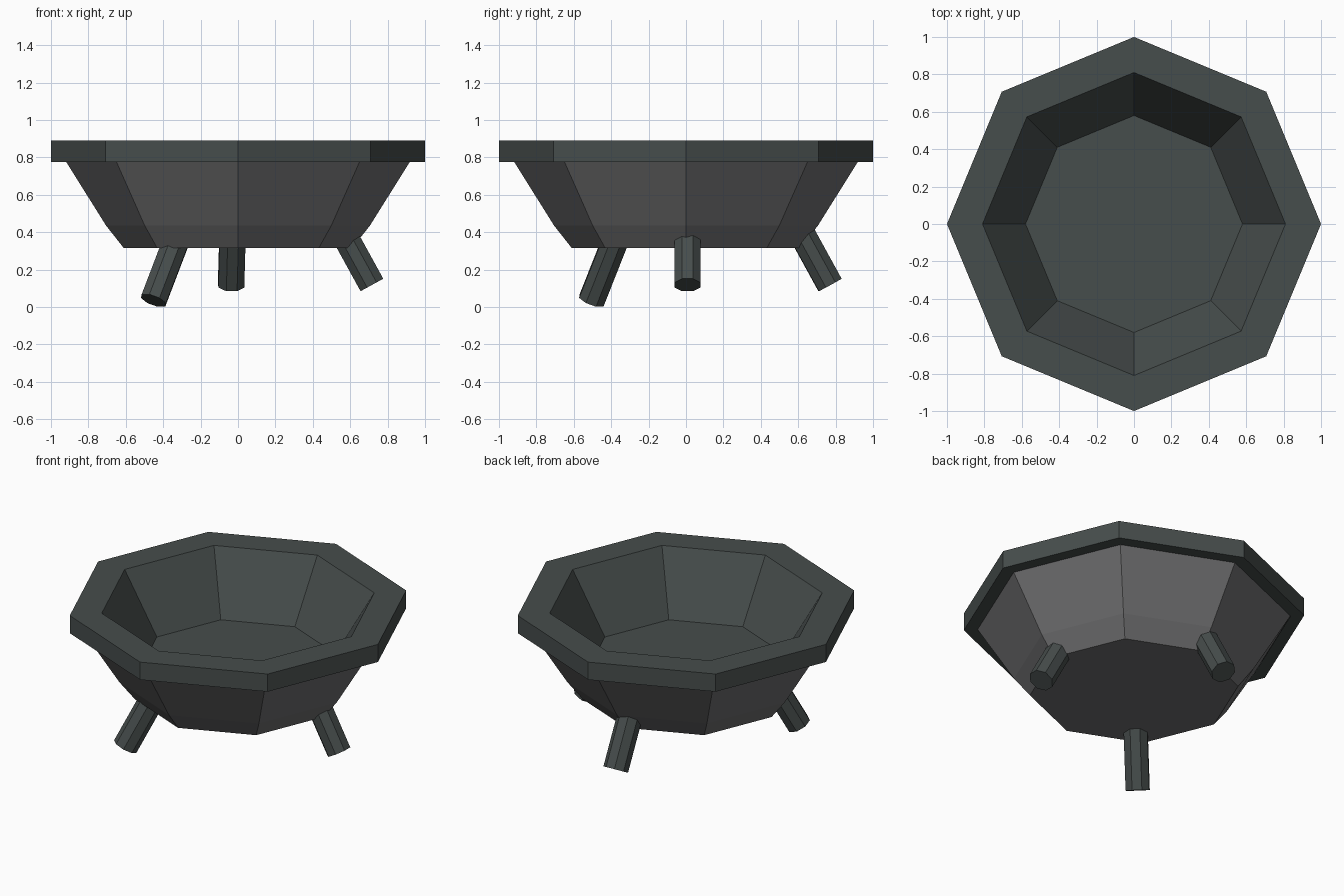
import bpy, bmesh, math
from mathutils import Matrix, Vector

if "Cube" in bpy.data.objects:
    bpy.data.objects.remove(bpy.data.objects["Cube"])

SIDES = 8


def material(name, rgb):
    m = bpy.data.materials.new(name)
    m.diffuse_color = (*rgb, 1.0)
    m.use_nodes = True
    m.node_tree.nodes["Principled BSDF"].inputs["Base Color"].default_value = m.diffuse_color
    return m


iron = material("dark green grey", (0.062, 0.074, 0.072))
stone = material("mid grey", (0.155, 0.155, 0.159))


def add_object(name, bm, mat):
    mesh = bpy.data.meshes.new(name)
    bm.to_mesh(mesh)
    bm.free()
    mesh.materials.append(mat)
    obj = bpy.data.objects.new(name, mesh)
    bpy.context.collection.objects.link(obj)
    return obj


def octagon_shell(name, profile, mat, cap_first=False, cap_last=False):
    """Turn a (radius, z) profile into an eight-sided shell."""
    bm = bmesh.new()
    rings = [[bm.verts.new((r * math.cos(math.tau * i / SIDES),
                            r * math.sin(math.tau * i / SIDES), z))
              for i in range(SIDES)] for r, z in profile]
    for a, b in zip(rings, rings[1:]):
        for i in range(SIDES):
            j = (i + 1) % SIDES
            bm.faces.new((a[i], a[j], b[j], b[i]))
    if cap_first:
        bm.faces.new(rings[0][::-1])
    if cap_last:
        bm.faces.new(rings[-1])
    return add_object(name, bm, mat)


# Outer bowl wall with flat underside
octagon_shell("bowl_wall", [(0.612, 0.317), (0.705, 0.435), (0.92, 0.778)],
              stone, cap_first=True)

# Rim, sloped inside and flat inner floor
octagon_shell("rim_and_basin",
              [(0.92, 0.776), (1.0, 0.776), (1.0, 0.89), (0.81, 0.89), (0.58, 0.515)],
              iron, cap_last=True)


def leg(name, foot, heading, tilt=28.8, top_z=0.41, radius=0.075):
    """Octagonal peg whose foot splays outward along the heading."""
    length = (top_z - foot[2]) / math.cos(math.radians(tilt))
    bm = bmesh.new()
    bmesh.ops.create_cone(bm, cap_ends=True, segments=8, radius1=radius,
                          radius2=radius, depth=length)
    bm.transform(Matrix.Translation(Vector(foot))
                 @ Matrix.Rotation(math.radians(heading), 4, 'Z')
                 @ Matrix.Rotation(math.radians(-tilt), 4, 'Y')
                 @ Matrix.Translation((0, 0, length / 2))
                 @ Matrix.Rotation(math.pi / 8, 4, 'Z'))
    add_object(name, bm, iron)


# Three splayed legs
leg("right_leg", (0.716, 0.008, 0.118), 0)
leg("back_leg", (-0.037, 0.77, 0.118), 93)
leg("front_left_leg", (-0.452, -0.505, 0.035), 226)
